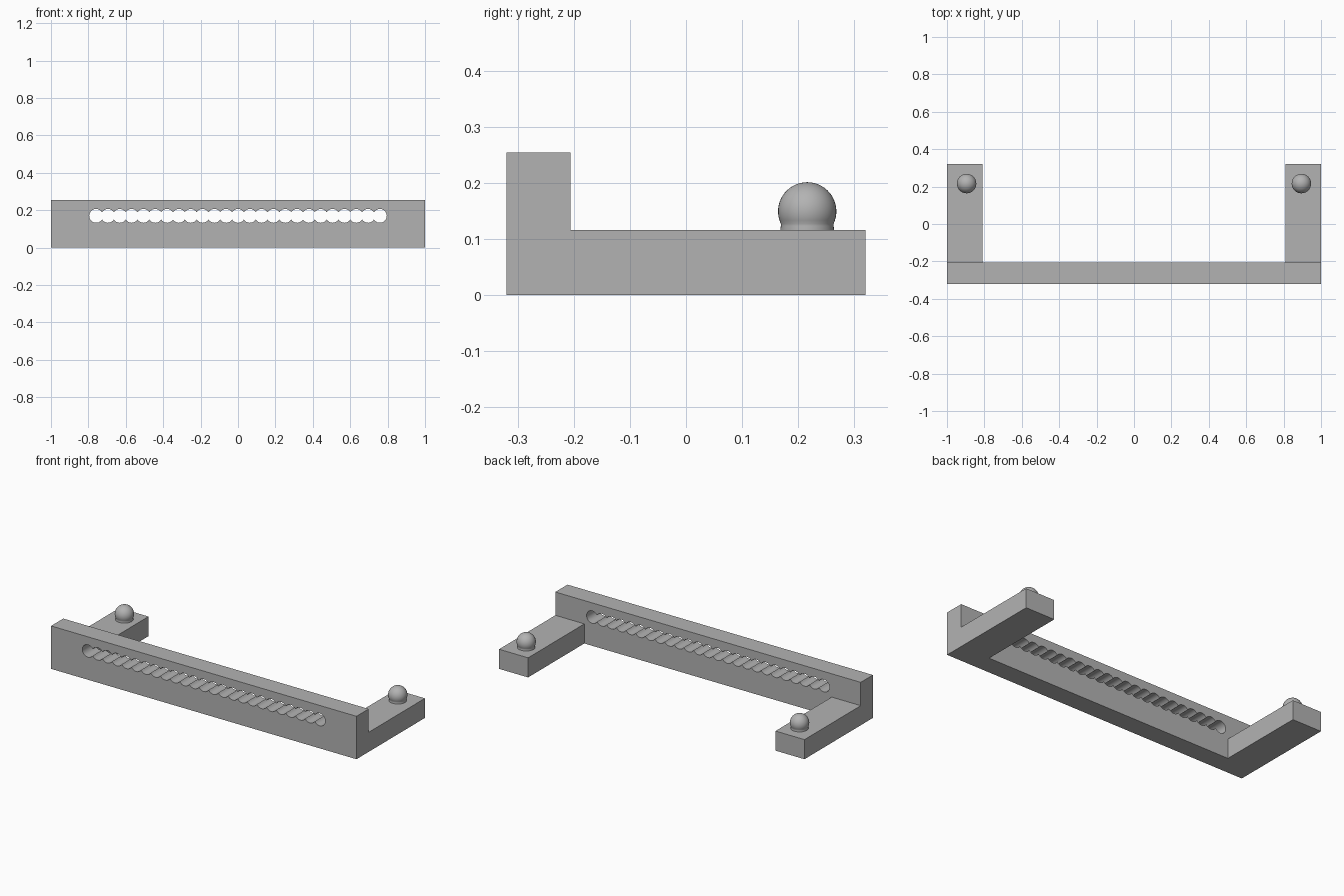
import bpy, bmesh, math

cube = bpy.data.objects.get("Cube")
if cube:
    bpy.data.objects.remove(cube, do_unlink=True)

grey = bpy.data.materials.new("plain grey")
grey.use_nodes = True
grey.diffuse_color = (0.45, 0.45, 0.45, 1)
grey.node_tree.nodes["Principled BSDF"].inputs["Base Color"].default_value = (0.45, 0.45, 0.45, 1)

FRONT, BACK, INNER = -0.32, 0.32, -0.206
ARM_TOP, BAR_TOP, ARM_INNER = 0.116, 0.254, 0.81


def add_object(name, bm):
    bmesh.ops.recalc_face_normals(bm, faces=bm.faces[:])
    mesh = bpy.data.meshes.new(name)
    bm.to_mesh(mesh)
    bm.free()
    mesh.materials.append(grey)
    obj = bpy.data.objects.new(name, mesh)
    bpy.context.collection.objects.link(obj)
    return obj


def prism(name, outline, depth):
    """Extrude a closed outline along the depth vector."""
    bm = bmesh.new()
    face = bm.faces.new([bm.verts.new(p) for p in outline])
    ext = bmesh.ops.extrude_face_region(bm, geom=[face])
    moved = [v for v in ext["geom"] if isinstance(v, bmesh.types.BMVert)]
    bmesh.ops.translate(bm, verts=moved, vec=depth)
    return add_object(name, bm)


def boolean(target, other, operation):
    other.hide_render = True
    mod = target.modifiers.new(operation.lower(), "BOOLEAN")
    mod.object, mod.operation, mod.solver = other, operation, "EXACT"
    bpy.context.view_layer.objects.active = target
    bpy.ops.object.modifier_apply(modifier=mod.name)
    bpy.data.objects.remove(other, do_unlink=True)


def smooth(obj, degrees):
    bpy.ops.object.select_all(action="DESELECT")
    obj.select_set(True)
    bpy.context.view_layer.objects.active = obj
    bpy.ops.object.shade_smooth_by_angle(angle=math.radians(degrees))


# Front bar with two L-shaped ends reaching back
frame = prism("slotted_frame", [(-1, FRONT, 0), (1, FRONT, 0), (1, FRONT, BAR_TOP),
                                (-1, FRONT, BAR_TOP)], (0, INNER - FRONT, 0))
for side in (-1, 1):
    mid = (FRONT + INNER) / 2
    arm = prism("arm", [(side, FRONT, 0), (side, BACK, 0), (side, BACK, ARM_TOP),
                        (side, INNER, ARM_TOP), (side, INNER, BAR_TOP), (side, FRONT, BAR_TOP)],
                (-side * (1 - ARM_INNER), 0, 0))
    boolean(frame, arm, "UNION")

# Scalloped slot: a row of overlapping round holes
COUNT, PITCH, RADIUS, SLOT_Z, STEPS = 25, 0.0632, 0.037, 0.17, 8
cusp = math.acos(PITCH / 2 / RADIUS)
lower = []
for i in range(COUNT):
    x = (i - (COUNT - 1) / 2) * PITCH
    start = math.pi if i == 0 else math.pi + cusp
    end = 2 * math.pi if i == COUNT - 1 else 2 * math.pi - cusp
    for k in range(STEPS + (i == COUNT - 1)):
        a = start + (end - start) * k / STEPS
        lower.append((x + RADIUS * math.cos(a), RADIUS * math.sin(a)))
loop = lower + [(x, -z) for x, z in reversed(lower[1:-1])]
cutter = prism("slot_cutter", [(x, FRONT - 0.05, SLOT_Z + z) for x, z in loop],
               (0, INNER - FRONT + 0.1, 0))
boolean(frame, cutter, "DIFFERENCE")
smooth(frame, 30)

# Ball studs on slightly waisted necks, lathed from one profile
BALL_R, BALL_Z, NECK_R = 0.052, 0.149, 0.047
join = -math.acos(NECK_R / BALL_R)
profile = [(NECK_R + 0.001, ARM_TOP - 0.01), (NECK_R + 0.001, ARM_TOP), (NECK_R, ARM_TOP + 0.007)]
for k in range(17):
    a = join + (math.pi / 2 - join) * k / 16
    profile.append((BALL_R * math.cos(a), BALL_Z + BALL_R * math.sin(a)))
for name, x in (("left_ball_stud", 0.895), ("right_ball_stud", -0.895)):
    bm = bmesh.new()
    verts = [bm.verts.new((r, 0, z)) for r, z in profile]
    edges = [bm.edges.new(pair) for pair in zip(verts, verts[1:])]
    bmesh.ops.spin(bm, geom=verts + edges, cent=(0, 0, 0), axis=(0, 0, 1),
                   angle=2 * math.pi, steps=40)
    bmesh.ops.remove_doubles(bm, verts=bm.verts[:], dist=0.0001)
    stud = add_object(name, bm)
    stud.location = (x, 0.216, 0)
    smooth(stud, 40)
